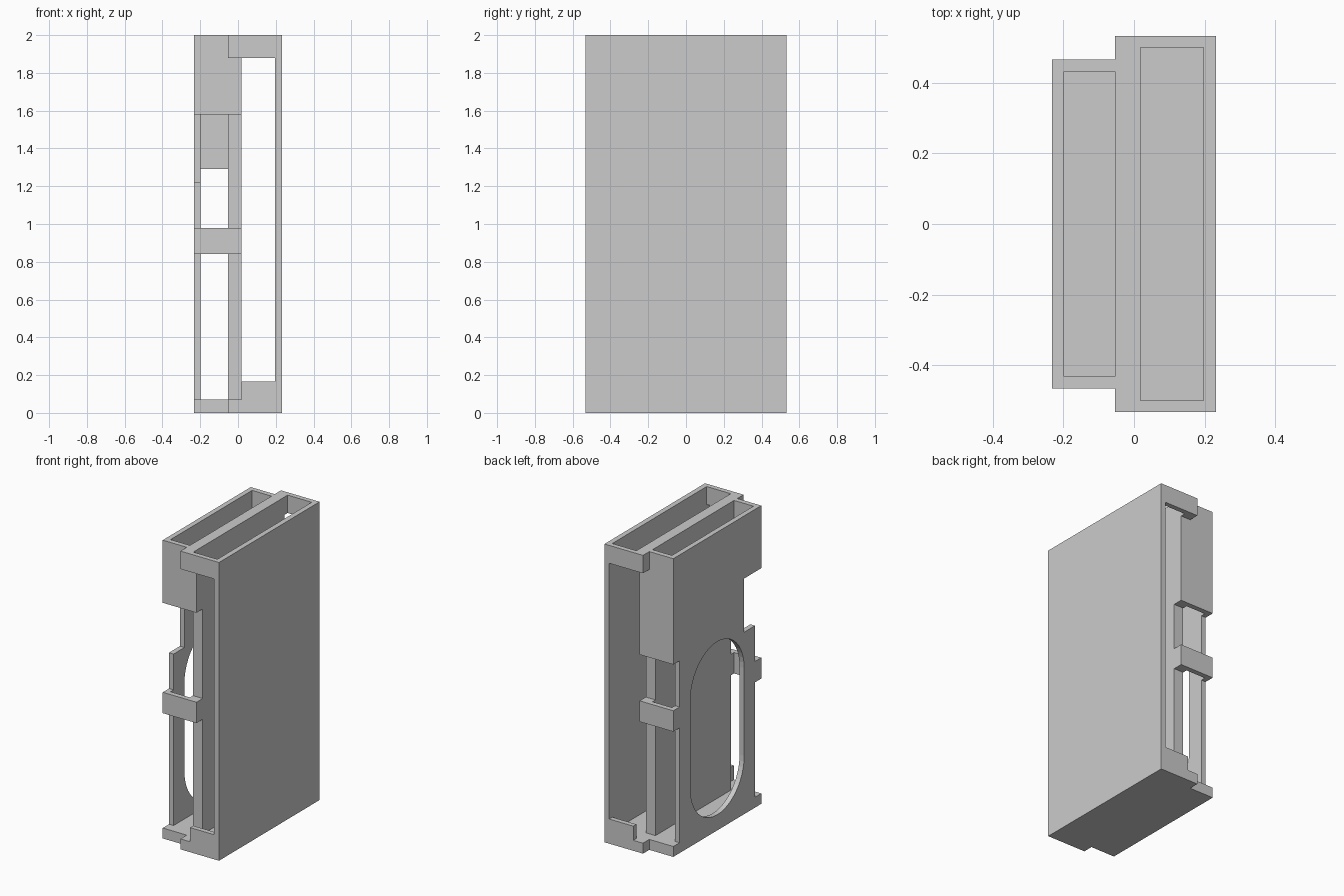
import bpy, bmesh, math
from mathutils import Vector

cube = bpy.data.objects.get("Cube")
if cube:
    bpy.data.objects.remove(cube, do_unlink=True)

grey = bpy.data.materials.new("plain_grey")
grey.use_nodes = True
grey.diffuse_color = (0.6, 0.6, 0.6, 1)
grey.node_tree.nodes["Principled BSDF"].inputs["Base Color"].default_value = (0.6, 0.6, 0.6, 1)


def prism(name, outline, direction):
    """Extrude a closed planar outline along a direction."""
    bm = bmesh.new()
    face = bm.faces.new([bm.verts.new(p) for p in outline])
    ext = bmesh.ops.extrude_face_region(bm, geom=[face])
    moved = [v for v in ext["geom"] if isinstance(v, bmesh.types.BMVert)]
    bmesh.ops.translate(bm, verts=moved, vec=Vector(direction))
    bmesh.ops.recalc_face_normals(bm, faces=bm.faces)
    mesh = bpy.data.meshes.new(name)
    bm.to_mesh(mesh)
    bm.free()
    mesh.materials.append(grey)
    obj = bpy.data.objects.new(name, mesh)
    bpy.context.collection.objects.link(obj)
    return obj


def box(name, x0, x1, y0, y1, z0, z1):
    return prism(name, [(x0, y0, z0), (x1, y0, z0), (x1, y1, z0), (x0, y1, z0)],
                 (0, 0, z1 - z0))


def cut(target, cutter):
    """Subtract a cutter from the target and discard it."""
    mod = target.modifiers.new("cut", "BOOLEAN")
    mod.operation, mod.solver, mod.object = "DIFFERENCE", "EXACT", cutter
    bpy.context.view_layer.objects.active = target
    bpy.ops.object.modifier_apply(modifier=mod.name)
    bpy.data.objects.remove(cutter, do_unlink=True)


# Key planes: outer sides, cavity sides and the dividing wall
LEFT, RIGHT = 0.232, -0.232
LEFT_IN, RIGHT_IN = 0.197, -0.198
WALL_L, WALL_R = 0.018, -0.054
DEEP, DEEP_IN = 0.533, 0.5
SHORT, SHORT_IN, NOTCH = 0.466, 0.432, 0.4
FLOOR, TOP, OUT = 0.07, 2.0, 0.7

# Stepped block holding both compartments
half = [(RIGHT, SHORT), (WALL_R, SHORT), (WALL_R, DEEP), (LEFT, DEEP)]
plan = half + [(x, -y) for x, y in reversed(half)]
holder = prism("double_slot_holder", [(x, y, 0) for x, y in plan], (0, 0, TOP))

# Open-topped compartments
cut(holder, box("large_slot", WALL_L, LEFT_IN, -DEEP_IN, DEEP_IN, FLOOR, 2.2))
cut(holder, box("small_slot", RIGHT_IN, WALL_R, -SHORT_IN, SHORT_IN, FLOOR, 2.2))

for side, panel_bottom in ((-1, 1.58), (1, 1.29)):
    def end_cut(x0, x1, depth, z0, z1):
        y0, y1 = sorted((side * depth, side * OUT))
        cut(holder, box("end_cutter", x0, x1, y0, y1, z0, z1))

    # Tall end window of the large compartment
    end_cut(WALL_L, LEFT_IN, DEEP_IN - 0.05, 0.165, 1.88)
    # Step beside the window, flush with the small compartment
    end_cut(WALL_R - 0.1, WALL_L, SHORT, FLOOR, 1.88)
    # Notches above and below the cross band
    end_cut(-0.4, WALL_L, NOTCH, FLOOR, 0.84)
    end_cut(-0.4, WALL_L, NOTCH, 0.98, panel_bottom)

# Deeper notch in the outer wall at the front
cut(holder, box("finger_notch", -0.4, -0.15, -OUT, -0.285, 1.22, 1.58))

# Rounded slot through the outer wall
radius, low, high = 0.285, 0.39, 0.98
slot = []
for i in range(50):
    k = i if i < 25 else i - 1
    a = math.pi * k / 24
    z = high if i < 25 else low
    slot.append((-0.4, radius * math.cos(a), z + radius * math.sin(a)))
cut(holder, prism("rounded_slot", slot, (0.25, 0, 0)))
